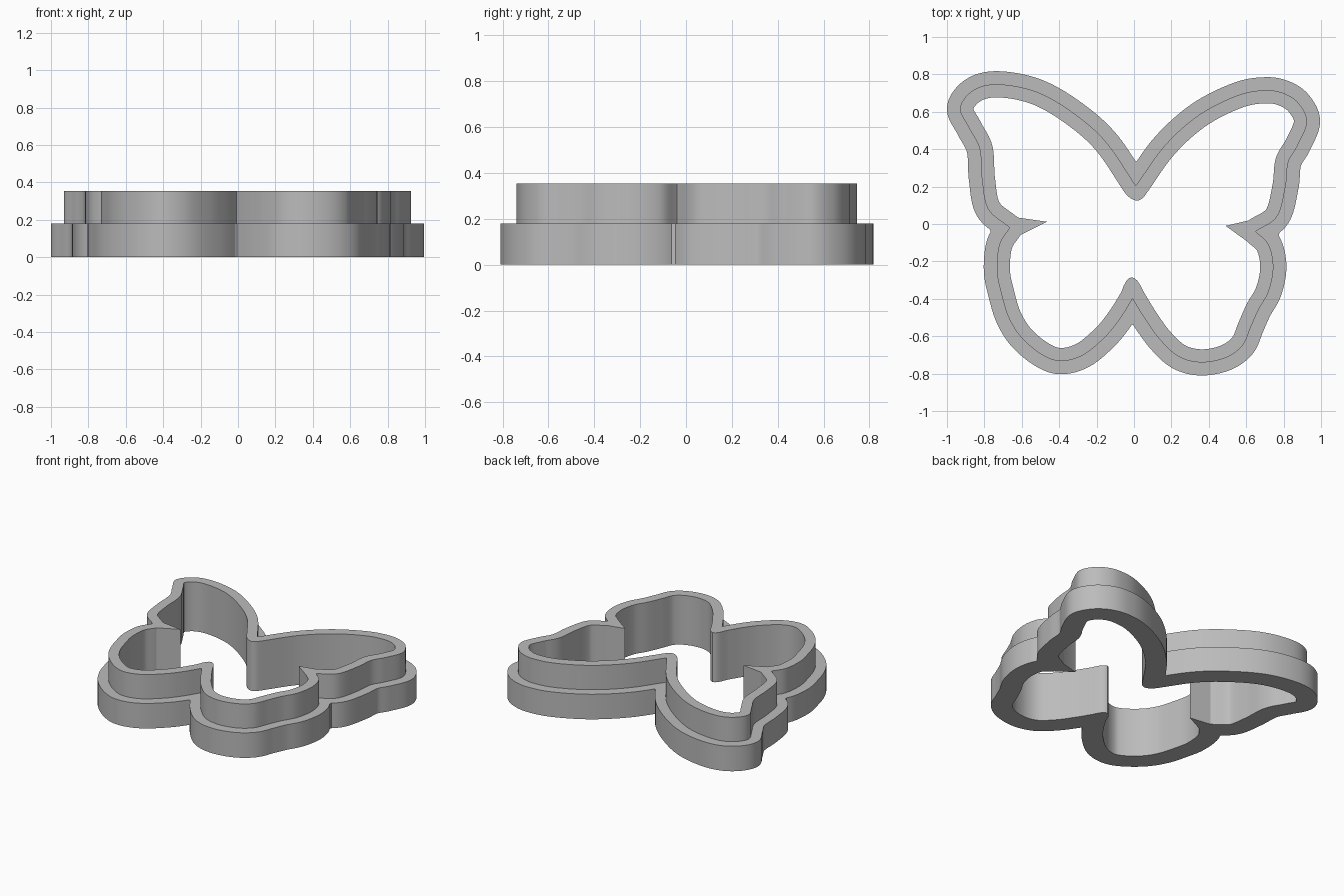
import bpy
import bmesh
import math
from mathutils import Vector

cube = bpy.data.objects.get("Cube")
if cube:
    bpy.data.objects.remove(cube, do_unlink=True)

RIM = 0.07          # half the foot width
STEP_Z = 0.18       # top of the foot
TOP_Z = 0.355       # top of the cutting wall

# Sharp corners between the wings, with the tip of the inner wall at each one
top_notch, left_notch = (0.01, 0.205), (-0.665, -0.02)
bottom_notch, right_notch = (-0.008, -0.4), (0.65, -0.04)

upper_left = [top_notch, (-0.155, 0.445), (-0.34, 0.605), (-0.53, 0.71), (-0.73, 0.747),
              (-0.86, 0.715), (-0.93, 0.62), (-0.88, 0.51), (-0.825, 0.4),
              (-0.813, 0.24), (-0.78, 0.08), left_notch]
lower_left = [left_notch, (-0.72, -0.11), (-0.733, -0.25), (-0.71, -0.37), (-0.67, -0.5),
              (-0.6, -0.61), (-0.49, -0.7), (-0.39, -0.733), (-0.27, -0.7),
              (-0.15, -0.6), (-0.07, -0.5), bottom_notch]
lower_right = [bottom_notch, (0.06, -0.51), (0.14, -0.62), (0.24, -0.71), (0.36, -0.74),
               (0.49, -0.715), (0.58, -0.65), (0.625, -0.55), (0.665, -0.46),
               (0.72, -0.36), (0.745, -0.23), (0.72, -0.11), right_notch]
upper_right = [right_notch, (0.765, 0.04), (0.81, 0.2), (0.825, 0.33), (0.875, 0.42),
               (0.925, 0.545), (0.885, 0.64), (0.81, 0.695), (0.71, 0.715),
               (0.56, 0.69), (0.35, 0.585), (0.165, 0.42), top_notch]

# Each wing ends at a corner: tip of the inner wall, and steps used to round it
wings = [(upper_left, (-0.465, 0.012), 2), (lower_left, (-0.012, -0.285), 8),
         (lower_right, (0.49, -0.01), 2), (upper_right, (0.015, 0.125), 8)]


def smooth_path(points, steps=10):
    """Smooth curve through the points, sharp at both ends."""
    p = [Vector(q) for q in points]
    p = [2 * p[0] - p[1]] + p + [2 * p[-1] - p[-2]]
    path = []
    for a, b, c, d in zip(p, p[1:], p[2:], p[3:]):
        for i in range(steps):
            t = i / steps
            path.append(0.5 * (2 * b + (c - a) * t + (2 * a - 5 * b + 4 * c - d) * t ** 2
                               + (3 * b - a - 3 * c + d) * t ** 3))
    return path + [p[-2]]


def offset_path(path, distance):
    """Path shifted sideways; positive is towards the inside."""
    result = []
    for i, point in enumerate(path):
        along = (path[min(i + 1, len(path) - 1)] - path[max(i - 1, 0)]).normalized()
        result.append(point + Vector((-along.y, along.x)) * distance)
    return result


paths = [smooth_path(points) for points, tip, steps in wings]
middle = [q for path in paths for q in path[:-1]]


def clear_of_middle(point):
    return min((point - q).length for q in middle) > RIM * 0.985


# Outer outline: shifted wings, trimmed where they cross
outer = [q for path in paths for q in offset_path(path, -RIM) if clear_of_middle(q)]

# Inner outline: shifted wings joined by pointed or rounded tips
insides = [[q for q in offset_path(path, RIM) if clear_of_middle(q)] for path in paths]
inner = []
for i, (points, tip, steps) in enumerate(wings):
    inner += insides[i]
    a, b = insides[i][-1], insides[(i + 1) % len(insides)][0]
    handle = 2 * Vector(tip) - (a + b) / 2
    for k in range(1, steps):
        t = k / steps
        inner.append(a * (1 - t) ** 2 + handle * 2 * t * (1 - t) + b * t ** 2)

# Single plain grey plastic
grey = bpy.data.materials.new("grey_plastic")
grey.use_nodes = True
colour = (0.5, 0.5, 0.5, 1)
grey.diffuse_color = colour
grey.node_tree.nodes["Principled BSDF"].inputs["Base Color"].default_value = colour


def make_band(name, outlines, bottom, top):
    """Extruded band between an outline and a hole."""
    curve = bpy.data.curves.new(name, 'CURVE')
    curve.dimensions = '2D'
    curve.fill_mode = 'BOTH'
    curve.extrude = (top - bottom) / 2
    for outline in outlines:
        spline = curve.splines.new('POLY')
        spline.points.add(len(outline) - 1)
        for point, q in zip(spline.points, outline):
            point.co = (q.x, q.y, 0, 1)
        spline.use_cyclic_u = True
    band = bpy.data.objects.new(name, curve)
    bpy.context.collection.objects.link(band)
    bpy.ops.object.select_all(action='DESELECT')
    band.select_set(True)
    bpy.context.view_layer.objects.active = band
    bpy.ops.object.convert(target='MESH')
    band = bpy.context.object
    band.name = name

    # Weld the caps to the sides and set the height
    bm = bmesh.new()
    bm.from_mesh(band.data)
    bmesh.ops.remove_doubles(bm, verts=bm.verts, dist=0.0005)
    bmesh.ops.recalc_face_normals(bm, faces=bm.faces)
    bmesh.ops.translate(bm, verts=bm.verts, vec=(0, 0, (top + bottom) / 2))
    bm.to_mesh(band.data)
    bm.free()
    band.data.materials.clear()
    band.data.materials.append(grey)
    bpy.ops.object.shade_smooth_by_angle(angle=math.radians(30))


make_band("wide_foot", (outer, inner), 0, STEP_Z)
make_band("cutting_wall", (middle, inner), STEP_Z, TOP_Z)
